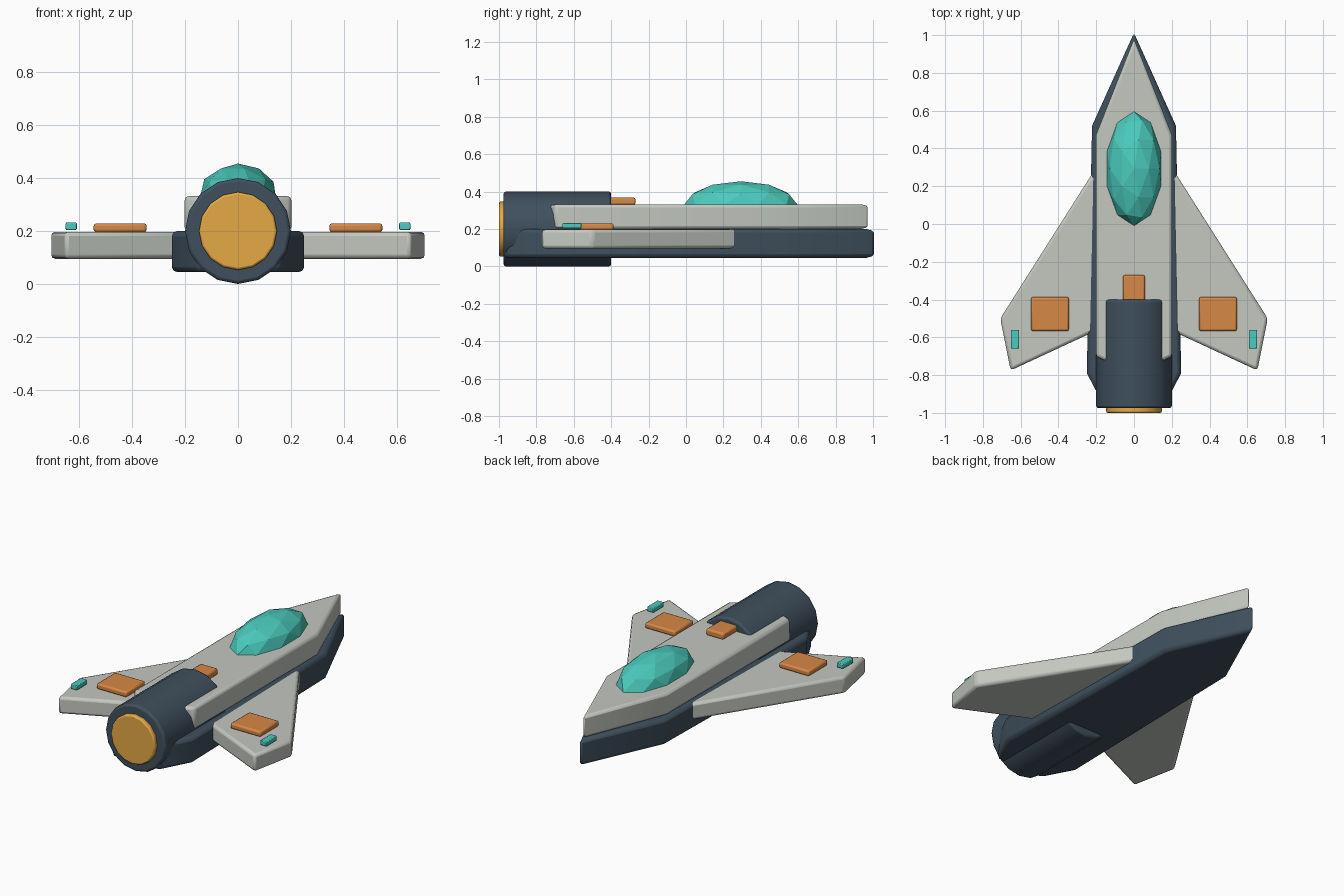
import bpy, bmesh, math
from mathutils import Matrix

if "Cube" in bpy.data.objects:
    bpy.data.objects.remove(bpy.data.objects["Cube"])


def material(name, rgb):
    m = bpy.data.materials.new(name)
    m.diffuse_color = (*rgb, 1)
    m.use_nodes = True
    m.node_tree.nodes["Principled BSDF"].inputs["Base Color"].default_value = m.diffuse_color
    return m


DARK = material("dark_plating", (0.05, 0.08, 0.11))
PALE = material("pale_plating", (0.55, 0.58, 0.53))
TEAL = material("teal_glass", (0.07, 0.60, 0.51))
ORANGE = material("orange_panel", (0.68, 0.25, 0.06))
GLOW = material("engine_glow", (0.78, 0.40, 0.06))


def finish(name, bm, mat, bevel=0.0, smooth=True):
    bmesh.ops.recalc_face_normals(bm, faces=bm.faces)
    mesh = bpy.data.meshes.new(name)
    bm.to_mesh(mesh)
    bm.free()
    ob = bpy.data.objects.new(name, mesh)
    bpy.context.collection.objects.link(ob)
    mesh.materials.append(mat)
    if bevel:
        mod = ob.modifiers.new("bevel", "BEVEL")
        mod.width, mod.segments = bevel, 2
        mod.limit_method = "ANGLE"
        mod.angle_limit = math.radians(30)
    if smooth:
        bpy.ops.object.select_all(action="DESELECT")
        ob.select_set(True)
        bpy.context.view_layer.objects.active = ob
        bpy.ops.object.shade_smooth_by_angle(angle=math.radians(35))
    return ob


def slab(name, outline, z0, z1, mat, bevel):
    bm = bmesh.new()
    face = bm.faces.new([bm.verts.new((x, y, z0)) for x, y in outline])
    up = bmesh.ops.extrude_face_region(bm, geom=[face])["geom"]
    moved = [v for v in up if isinstance(v, bmesh.types.BMVert)]
    bmesh.ops.translate(bm, verts=moved, vec=(0, 0, z1 - z0))
    return finish(name, bm, mat, bevel)


def symmetric(half):
    return half + [(-x, y) for x, y in reversed(half) if x]


def box(name, centre, size, mat, bevel):
    bm = bmesh.new()
    bmesh.ops.create_cube(bm, size=1, matrix=Matrix.Translation(centre) @ Matrix.Diagonal((*size, 1)))
    return finish(name, bm, mat, bevel)


def drum(name, radius, y0, y1, mat, bevel):
    bm = bmesh.new()
    place = Matrix.Translation((0, (y0 + y1) / 2, 0.2)) @ Matrix.Rotation(math.pi / 2, 4, "X")
    bmesh.ops.create_cone(bm, cap_ends=True, segments=16, radius1=radius, radius2=radius,
                          depth=y1 - y0, matrix=place)
    return finish(name, bm, mat, bevel)


# Fuselage: dark lower hull and pale upper deck
slab("lower_hull", symmetric([(0, 1.012), (0.222, 0.52), (0.25, -0.79), (0.155, -0.97)]),
     0.045, 0.2, DARK, 0.02)
slab("upper_deck", symmetric([(0, 0.98), (0.202, 0.47), (0.202, -0.7), (0.1, -0.75)]),
     0.2, 0.332, PALE, 0.016)

# Faceted canopy
bm = bmesh.new()
bmesh.ops.create_icosphere(bm, subdivisions=2, radius=1,
                           matrix=Matrix.Translation((0, 0.293, 0.33)) @ Matrix.Diagonal((0.15, 0.303, 0.125, 1)))
finish("canopy", bm, TEAL, smooth=False)

# Engine at the rear
drum("engine_housing", 0.2, -0.975, -0.4, DARK, 0.012)
drum("engine_exhaust", 0.147, -1.0, -0.95, GLOW, 0.008)
box("spine_block", (0, -0.37, 0.348), (0.115, 0.2, 0.04), ORANGE, 0.01)

# Wings with panels and tip lights
for side, s in (("right", 1), ("left", -1)):
    wing = [(0.2, 0.3), (0.708, -0.5), (0.653, -0.775), (0.2, -0.565)]
    slab(side + "_wing", [(s * x, y) for x, y in wing], 0.095, 0.197, PALE, 0.016)
    box(side + "_wing_panel", (s * 0.445, -0.477, 0.212), (0.2, 0.18, 0.034), ORANGE, 0.01)
    box(side + "_wing_light", (s * 0.63, -0.61, 0.218), (0.042, 0.1, 0.028), TEAL, 0.004)
